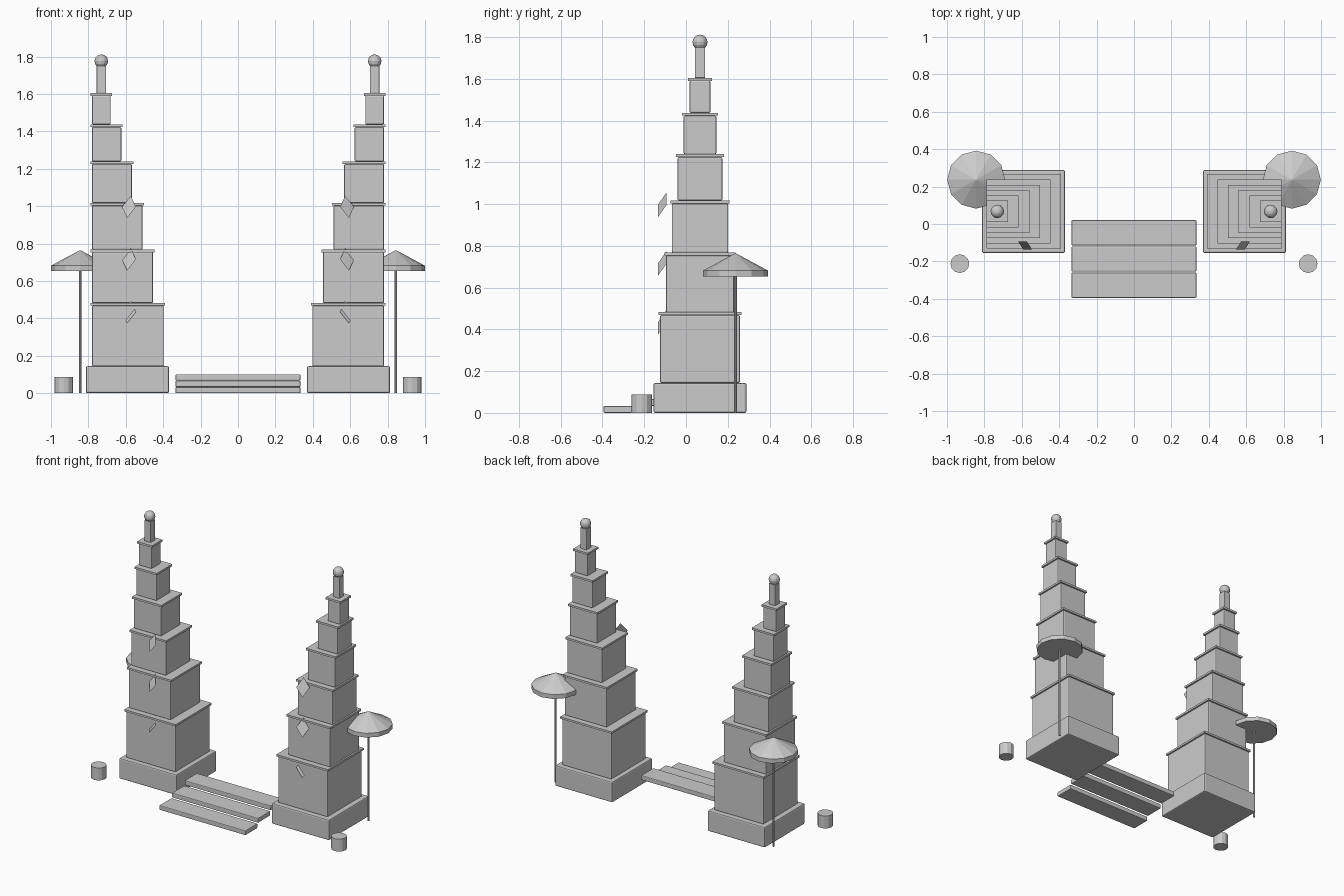
import bpy
from mathutils import Vector

cube = bpy.data.objects.get("Cube")
if cube:
    bpy.data.objects.remove(cube, do_unlink=True)

TOWER_Y = 0.067


def box(name, centre, size, bevel=0.0):
    bpy.ops.mesh.primitive_cube_add(size=1, location=centre)
    ob = bpy.context.object
    ob.name = name
    ob.scale = size
    bpy.ops.object.transform_apply(location=False, rotation=False, scale=True)
    if bevel:
        mod = ob.modifiers.new("Bevel", 'BEVEL')
        mod.width = bevel
        mod.segments = 2
    return ob


def frustum(name, x, y, z0, z1, r0, r1, sides=12):
    bpy.ops.mesh.primitive_cone_add(vertices=sides, radius1=r0, radius2=r1,
                                    depth=z1 - z0, location=(x, y, (z0 + z1) / 2))
    bpy.context.object.name = name


def leaf(name, centre, across, along):
    # Thin tilted diamond made from its two half diagonals
    a, b = Vector(across), Vector(along)
    mesh = bpy.data.meshes.new(name)
    mesh.from_pydata([b, a, -b, -a], [], [(0, 1, 2, 3)])
    ob = bpy.data.objects.new(name, mesh)
    ob.location = centre
    bpy.context.collection.objects.link(ob)


def tower(side, s):
    # Plinth
    box(f"{side}_tower_base", (s * 0.591, TOWER_Y, 0.072), (0.444, 0.444, 0.144), 0.008)

    # Shrinking tiers, flush on the outer side, each with a thin ledge
    bottom, width, ledge = 0.144, 0.398, 0.014
    for i, top in enumerate((0.482, 0.767, 1.017, 1.239, 1.437, 1.604), 1):
        x = s * (0.788 - width / 2)
        body = width - 0.015
        box(f"{side}_tier_{i}", (x, TOWER_Y, (bottom + top - ledge) / 2),
            (body, body, top - ledge - bottom), 0.006)
        box(f"{side}_ledge_{i}", (x, TOWER_Y, top - ledge / 2), (width, width, ledge))
        bottom, width = top, width - 0.0566

    # Finial post and ball
    box(f"{side}_finial_post", (s * 0.731, TOWER_Y, 1.677), (0.05, 0.05, 0.146), 0.003)
    bpy.ops.mesh.primitive_uv_sphere_add(segments=12, ring_count=8, radius=0.036,
                                         location=(s * 0.731, TOWER_Y, 1.775))
    bpy.context.object.name = f"{side}_finial_ball"

    # Carved leaves on the front
    for i in range(3):
        leaf(f"{side}_leaf_{i + 1}", (s * 0.583, -0.114, 0.434 + i * 0.281),
             (s * 0.037, 0.021, 0), (s * -0.01, 0.021, 0.06))


def parasol(side, s):
    x, y = s * 0.844, 0.237
    frustum(f"{side}_parasol_pole", x, y, 0, 0.67, 0.007, 0.007, 8)
    frustum(f"{side}_parasol_rim", x, y, 0.652, 0.682, 0.155, 0.155)
    frustum(f"{side}_parasol_canopy", x, y, 0.682, 0.763, 0.155, 0.004)


for side, s in (("left", 1), ("right", -1)):
    tower(side, s)
    parasol(side, s)
    frustum(f"{side}_pot", s * 0.931, -0.212, 0, 0.087, 0.05, 0.05)

# Steps between the towers, rising toward the back
for i in range(3):
    box(f"step_{i + 1}", (0, -0.327 + i * 0.14, 0.0165 + i * 0.0335),
        (0.668, 0.135, 0.033), 0.005)
